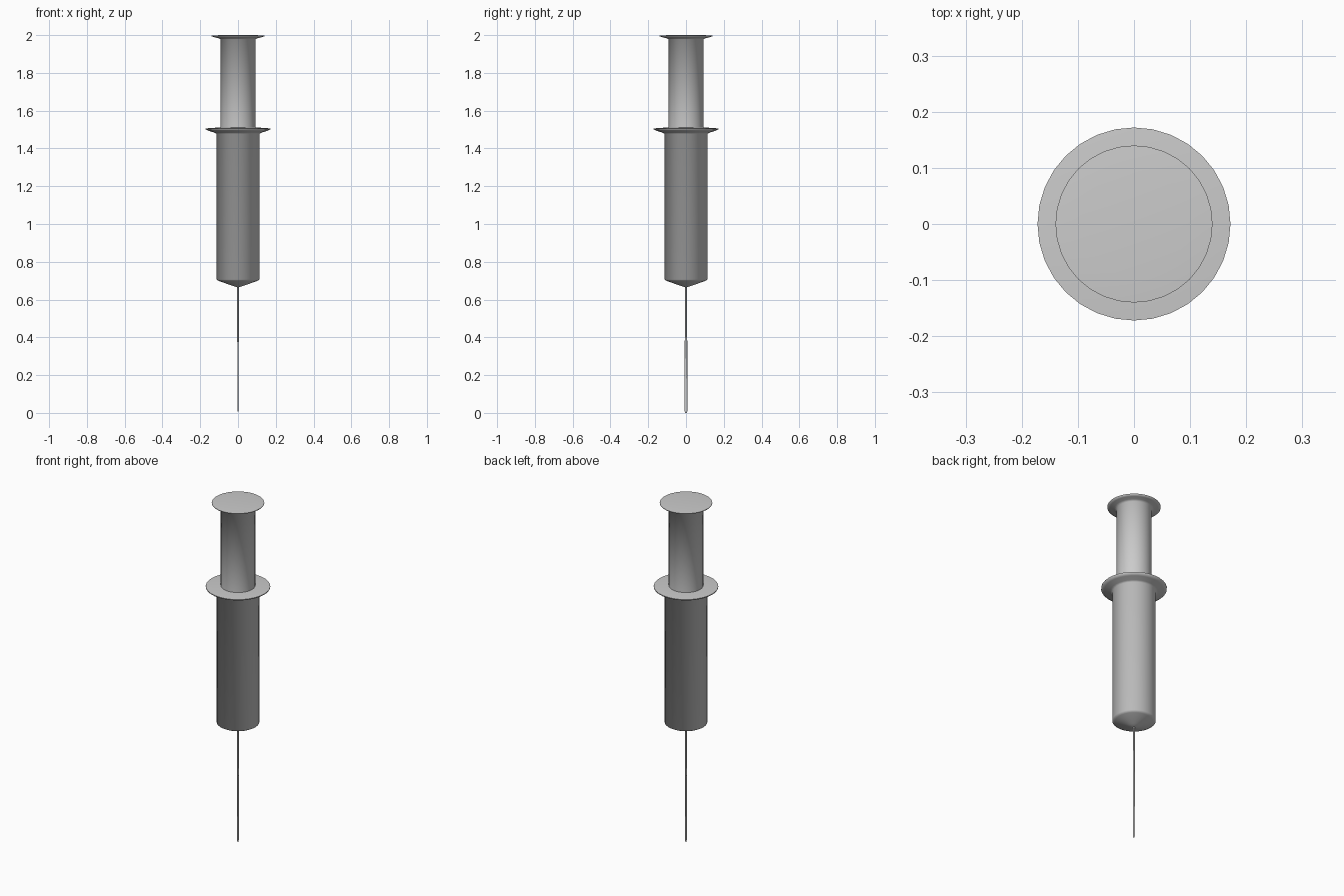
import bpy
import bmesh
from math import cos, sin, pi, radians

if "Cube" in bpy.data.objects:
    bpy.data.objects.remove(bpy.data.objects["Cube"])

SIDES = 32


def loft(name, rings, sides=SIDES, angle=80):
    """Skin elliptical rings (x radius, y radius, z), listed bottom to top."""
    bm = bmesh.new()
    loops = [[bm.verts.new((rx * cos(2 * pi * i / sides), ry * sin(2 * pi * i / sides), z))
              for i in range(sides)] for rx, ry, z in rings]
    for a, b in zip(loops, loops[1:]):
        for i in range(sides):
            j = (i + 1) % sides
            bm.faces.new((a[i], a[j], b[j], b[i]))
    bm.faces.new(loops[0][::-1])
    bm.faces.new(loops[-1])
    mesh = bpy.data.meshes.new(name)
    bm.to_mesh(mesh)
    bm.free()
    obj = bpy.data.objects.new(name, mesh)
    bpy.context.collection.objects.link(obj)
    bpy.ops.object.select_all(action='DESELECT')
    bpy.context.view_layer.objects.active = obj
    obj.select_set(True)
    bpy.ops.object.shade_smooth_by_angle(angle=radians(angle))
    return obj


def revolve(name, profile):
    return loft(name, [(r, r, z) for r, z in profile])


# Barrel with conical nose and finger flange
revolve("barrel", [(0.006, 0.665), (0.03, 0.673), (0.10, 0.698), (0.114, 0.706),
                   (0.114, 1.478), (0.125, 1.484), (0.155, 1.493), (0.172, 1.501),
                   (0.172, 1.506), (0.115, 1.51)])

# Plunger rod with thumb disc
revolve("plunger", [(0.092, 1.50), (0.092, 1.978), (0.105, 1.984), (0.125, 1.989),
                    (0.14, 1.994), (0.14, 1.997), (0.095, 2.0)])

# Needle, flattened toward a wedge-shaped tip
loft("needle", [(0.001, 0.005, 0.0), (0.0015, 0.0075, 0.012), (0.004, 0.007, 0.38),
                (0.005, 0.005, 0.40), (0.005, 0.005, 0.68)], sides=12, angle=60)
